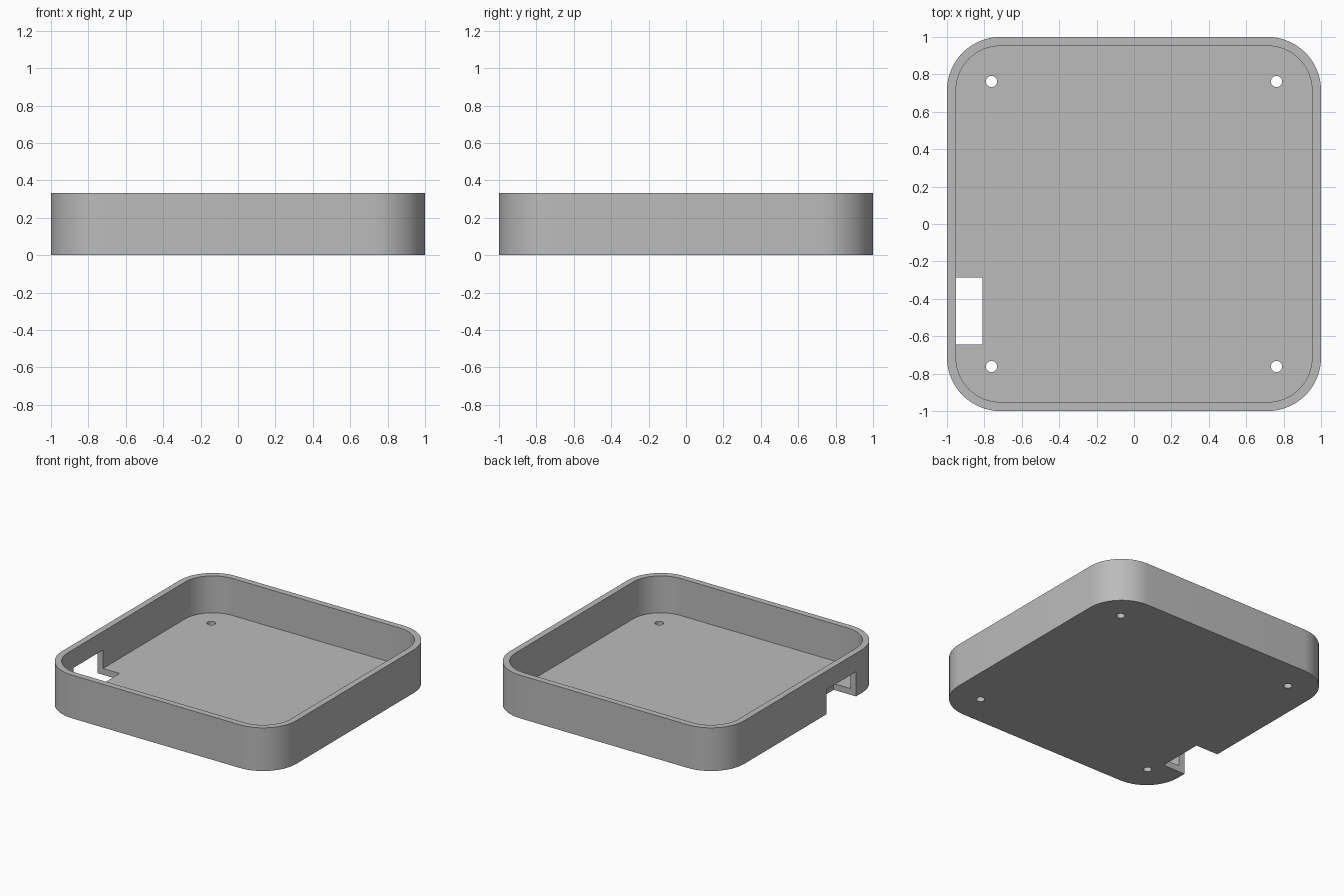
import bpy
import bmesh
from math import cos, sin, pi, radians

if "Cube" in bpy.data.objects:
    bpy.data.objects.remove(bpy.data.objects["Cube"])

HEIGHT, WALL, FLOOR = 0.333, 0.048, 0.048
RADIUS, HOLE_POS, HOLE_RADIUS = 0.286, 0.762, 0.03

grey = bpy.data.materials.new("plain grey")
grey.use_nodes = True
grey.diffuse_color = (0.5, 0.5, 0.5, 1)
grey.node_tree.nodes["Principled BSDF"].inputs["Base Color"].default_value = grey.diffuse_color


def rounded_square(half, radius, steps=18):
    c = half - radius
    points = []
    for q, (sx, sy) in enumerate([(1, 1), (-1, 1), (-1, -1), (1, -1)]):
        for i in range(steps + 1):
            a = (q + i / steps) * pi / 2
            points.append((sx * c + radius * cos(a), sy * c + radius * sin(a)))
    return points


def circle(x, y, r, sides=24):
    return [(x + r * cos(2 * pi * i / sides), y + r * sin(2 * pi * i / sides))
            for i in range(sides)]


def prism(name, outline, z0, z1):
    bm = bmesh.new()
    base = bm.faces.new([bm.verts.new((x, y, z0)) for x, y in outline])
    top = bmesh.ops.extrude_face_region(bm, geom=[base])["geom"]
    bmesh.ops.translate(bm, vec=(0, 0, z1 - z0),
                        verts=[g for g in top if isinstance(g, bmesh.types.BMVert)])
    bmesh.ops.recalc_face_normals(bm, faces=bm.faces)
    mesh = bpy.data.meshes.new(name)
    bm.to_mesh(mesh)
    bm.free()
    mesh.materials.append(grey)
    obj = bpy.data.objects.new(name, mesh)
    bpy.context.collection.objects.link(obj)
    return obj


# Outer shell of the open tray
tray = prism("tray", rounded_square(1, RADIUS), 0, HEIGHT)

# Inner cavity, concentric with the shell
cutters = [prism("cavity_cutter", rounded_square(1 - WALL, RADIUS - WALL), FLOOR, HEIGHT + 0.1)]

# Port opening through the side wall and the floor edge
x0, x1, y0, y1 = -1.1, -0.81, -0.643, -0.286
cutters.append(prism("port_cutter", [(x0, y0), (x1, y0), (x1, y1), (x0, y1)], -0.1, 0.19))

# Screw holes near the corners
for sx in (-1, 1):
    for sy in (-1, 1):
        cutters.append(prism("screw_hole_cutter",
                             circle(sx * HOLE_POS, sy * HOLE_POS, HOLE_RADIUS), -0.1, 0.1))

# Cut everything out of the tray, then drop the cutters
bpy.ops.object.select_all(action="DESELECT")
bpy.context.view_layer.objects.active = tray
tray.select_set(True)
for cutter in cutters:
    cut = tray.modifiers.new("cut", "BOOLEAN")
    cut.operation = "DIFFERENCE"
    cut.solver = "EXACT"
    cut.object = cutter
    bpy.ops.object.modifier_apply(modifier=cut.name)
    bpy.data.objects.remove(cutter)

bpy.ops.object.shade_smooth_by_angle(angle=radians(30))
